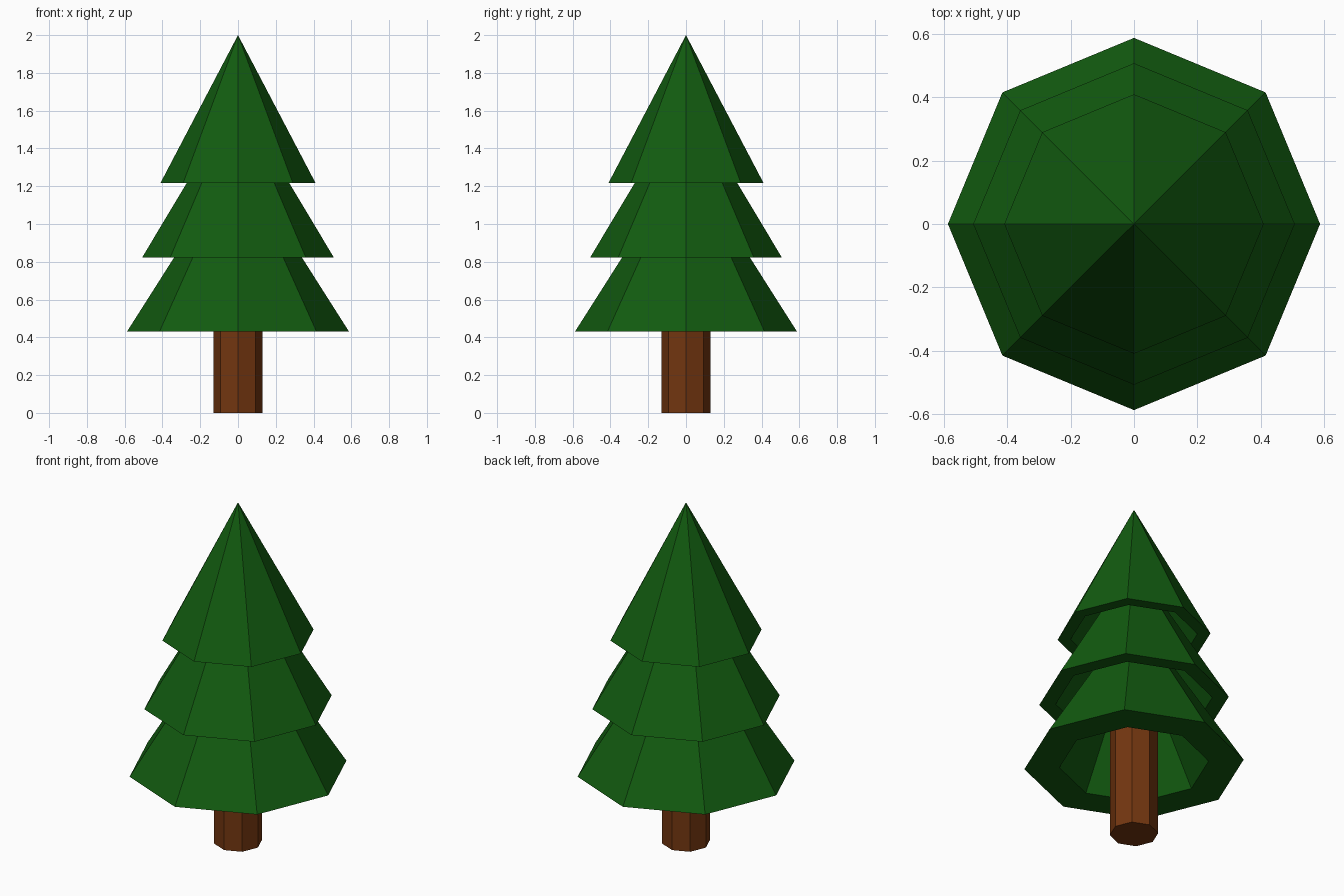
import bpy
import bmesh
from math import tau

SIDES = 8

cube = bpy.data.objects.get("Cube")
if cube:
    bpy.data.objects.remove(cube, do_unlink=True)


def make_material(name, rgb):
    mat = bpy.data.materials.new(name)
    mat.use_nodes = True
    color = (*rgb, 1.0)
    mat.diffuse_color = color
    bsdf = next(n for n in mat.node_tree.nodes if n.type == "BSDF_PRINCIPLED")
    bsdf.inputs["Base Color"].default_value = color
    return mat


def lathe(name, profile, mat):
    """Spin a (radius, height) profile into a closed flat-sided solid."""
    bm = bmesh.new()
    verts = [bm.verts.new((r, 0, z)) for r, z in profile]
    edges = [bm.edges.new(pair) for pair in zip(verts, verts[1:])]
    bmesh.ops.spin(bm, geom=verts + edges, cent=(0, 0, 0), axis=(0, 0, 1),
                   angle=tau, steps=SIDES, use_duplicate=False)
    bmesh.ops.remove_doubles(bm, verts=bm.verts[:], dist=0.0005)
    bmesh.ops.recalc_face_normals(bm, faces=bm.faces[:])
    mesh = bpy.data.meshes.new(name)
    bm.to_mesh(mesh)
    bm.free()
    mesh.materials.append(mat)
    obj = bpy.data.objects.new(name, mesh)
    bpy.context.collection.objects.link(obj)
    return obj


green = make_material("needle green", (0.006, 0.105, 0.005))
brown = make_material("bark brown", (0.17, 0.037, 0.005))

# Trunk, running up into the lowest tier
lathe("trunk", [(0, 0), (0.13, 0), (0.13, 0.9), (0, 0.9)], brown)

# Hollow foliage tiers: rim height, outer radius, outer tip, inner radius, inner tip
tiers = {
    "lower_foliage": (0.43, 0.588, 1.355, 0.40, 1.19),
    "middle_foliage": (0.822, 0.508, 1.67, 0.42, 1.58),
    "upper_foliage": (1.218, 0.41, 2.0, 0.34, 1.87),
}
for name, (rim, outer, tip, inner, inner_tip) in tiers.items():
    lathe(name, [(0, tip), (outer, rim), (inner, rim), (0, inner_tip)], green)
